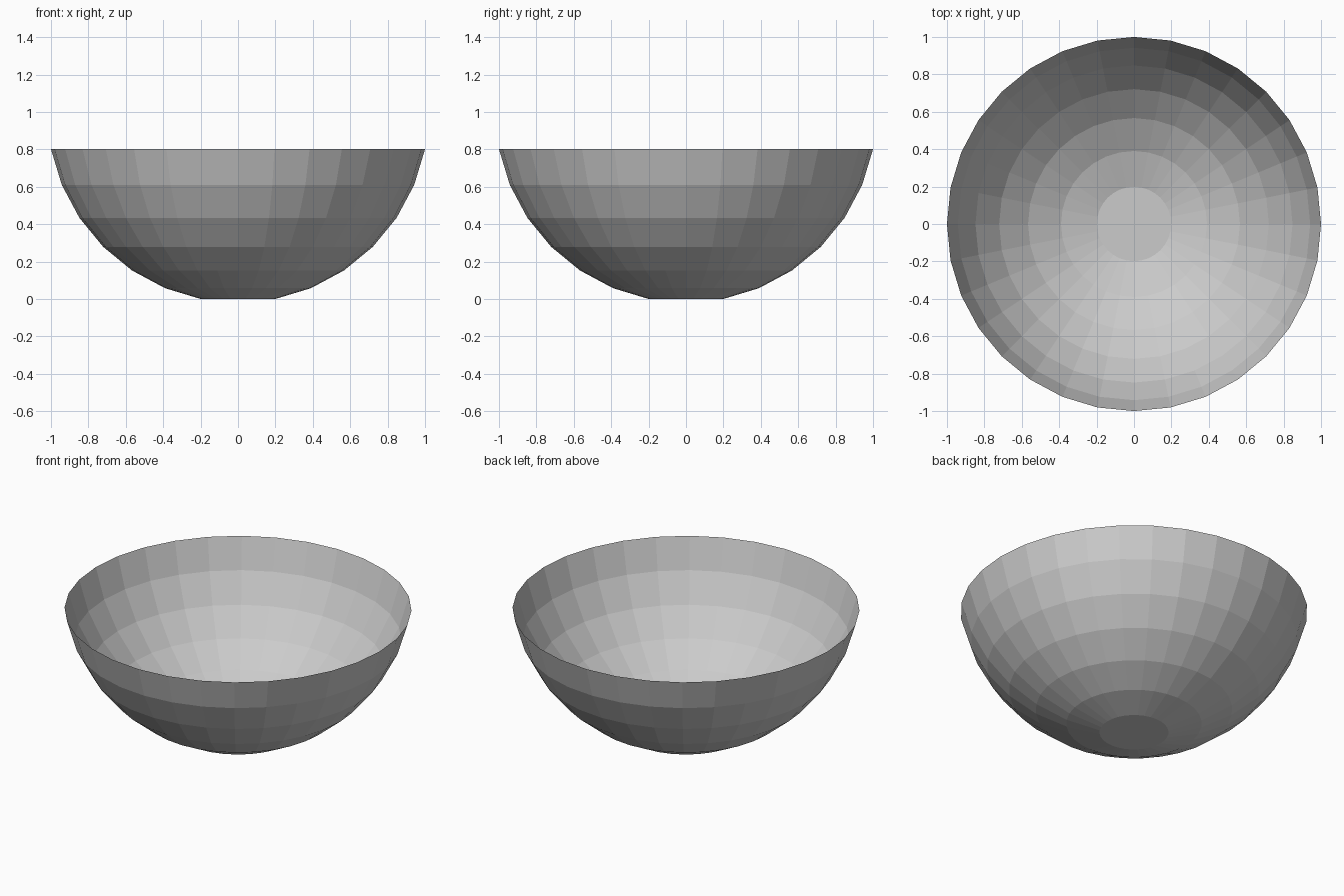
import bpy, bmesh, math

if "Cube" in bpy.data.objects:
    bpy.data.objects.remove(bpy.data.objects["Cube"])

SEGMENTS = 32
STEP = math.pi / 16           # latitude step of the underlying sphere
R = 1 / math.sin(7 * STEP)    # the rim, seven steps up, has radius 1

bm = bmesh.new()

# Rings of the spherical wall, from the flat base to the rim
rings = []
for i in range(1, 8):
    r = R * math.sin(i * STEP)
    z = R * (math.cos(STEP) - math.cos(i * STEP))
    rings.append([bm.verts.new((r * math.cos(2 * math.pi * k / SEGMENTS),
                                r * math.sin(2 * math.pi * k / SEGMENTS), z))
                  for k in range(SEGMENTS)])

# Flat base disc
bm.faces.new(list(reversed(rings[0])))

# Open thin wall
for low, high in zip(rings, rings[1:]):
    for k in range(SEGMENTS):
        n = (k + 1) % SEGMENTS
        bm.faces.new((low[k], low[n], high[n], high[k]))

mesh = bpy.data.meshes.new("bowl")
bm.to_mesh(mesh)
bm.free()
bowl = bpy.data.objects.new("bowl", mesh)
bpy.context.collection.objects.link(bowl)
